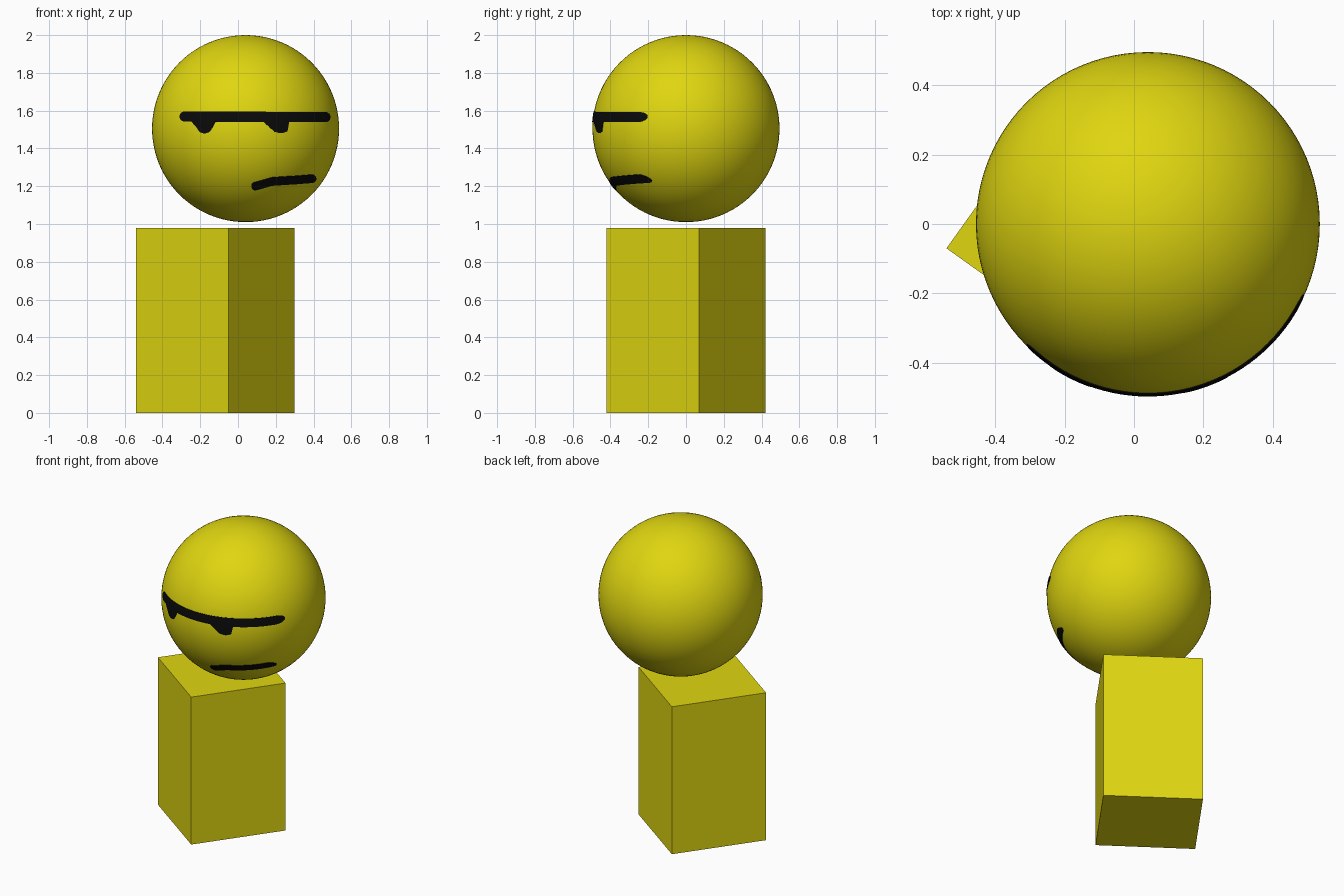
import bpy, bmesh, math
from mathutils import Vector

if "Cube" in bpy.data.objects:
    bpy.data.objects.remove(bpy.data.objects["Cube"])

CENTRE = Vector((0.04, 0, 1.505))
RADIUS = 0.495


def material(name, colour):
    m = bpy.data.materials.new(name)
    m.diffuse_color = (*colour, 1)
    m.use_nodes = True
    m.node_tree.nodes["Principled BSDF"].inputs["Base Color"].default_value = m.diffuse_color
    return m


yellow = material("yellow", (0.74, 0.67, 0.005))
black = material("black", (0.003, 0.003, 0.003))


def lerp(points, x):
    """Height of a polyline at x."""
    for (xa, za), (xb, zb) in zip(points, points[1:]):
        if x <= xb:
            return za + (zb - za) * max(0, x - xa) / (xb - xa)
    return points[-1][1]


def face_plate(name, x0, x1, lower, upper, cols=48, rows=4):
    """Thin plate between two height curves, wrapped on the head's front."""
    bm = bmesh.new()
    grid = []
    for i in range(cols + 1):
        x = (x0 + x1) / 2 - (x1 - x0) / 2 * math.cos(math.pi * i / cols)
        lo, hi = lower(x), upper(x)
        column = []
        for j in range(rows + 1):
            dx = x - CENTRE.x
            dz = lo + (hi - lo) * j / rows - CENTRE.z
            r = RADIUS + 0.003
            y = -math.sqrt(max(0, r * r - dx * dx - dz * dz))
            column.append(bm.verts.new(CENTRE + Vector((dx, y, dz))))
        grid.append(column)
    for a, b in zip(grid, grid[1:]):
        for j in range(rows):
            bm.faces.new((a[j], b[j], b[j + 1], a[j + 1]))
    bmesh.ops.remove_doubles(bm, verts=bm.verts, dist=1e-5)
    me = bpy.data.meshes.new(name)
    bm.to_mesh(me)
    bm.free()
    me.materials.append(black)
    ob = bpy.data.objects.new(name, me)
    bpy.context.collection.objects.link(ob)
    solid = ob.modifiers.new("thickness", 'SOLIDIFY')
    solid.thickness = 0.006
    solid.offset = -1
    return ob


def stroke(name, path, half):
    """Round-ended brush stroke along a polyline path."""
    x0, x1 = path[0][0] - half, path[-1][0] + half

    def width(x):
        d = max(path[0][0] - x, x - path[-1][0], 0)
        return math.sqrt(max(0, half * half - d * d))
    return face_plate(name, x0, x1, lambda x: lerp(path, x) - width(x),
                      lambda x: lerp(path, x) + width(x))


# Body: square block turned about the vertical axis
bpy.ops.mesh.primitive_cube_add(size=1, location=(-0.12, 0, 0.49),
                                rotation=(0, 0, math.radians(9.46 - 45)))
body = bpy.context.object
body.name = "body"
body.scale = (0.602, 0.602, 0.98)
body.data.materials.append(yellow)

# Head: smooth ball floating just above the body
bpy.ops.mesh.primitive_uv_sphere_add(segments=96, ring_count=48,
                                     radius=RADIUS, location=CENTRE)
head = bpy.context.object
head.name = "head"
head.data.materials.append(yellow)
bpy.ops.object.shade_smooth()

# Face: eyelid line, two drooping eyes, crooked mouth
stroke("eyelid_line", [(-0.283, 1.569), (0.463, 1.566)], 0.027)
left = [(-0.25, 1.545), (-0.22, 1.512), (-0.203, 1.486), (-0.178, 1.478),
        (-0.153, 1.486), (-0.135, 1.512), (-0.12, 1.545)]
right = [(0.13, 1.545), (0.165, 1.515), (0.195, 1.488), (0.23, 1.48),
         (0.262, 1.49), (0.272, 1.545)]
for name, outline in (("left_eye", left), ("right_eye", right)):
    face_plate(name, outline[0][0], outline[-1][0],
               lambda x: lerp(outline, x), lambda x: 1.545)
stroke("mouth", [(0.093, 1.199), (0.14, 1.212), (0.18, 1.224),
                 (0.32, 1.233), (0.393, 1.239)], 0.022)
